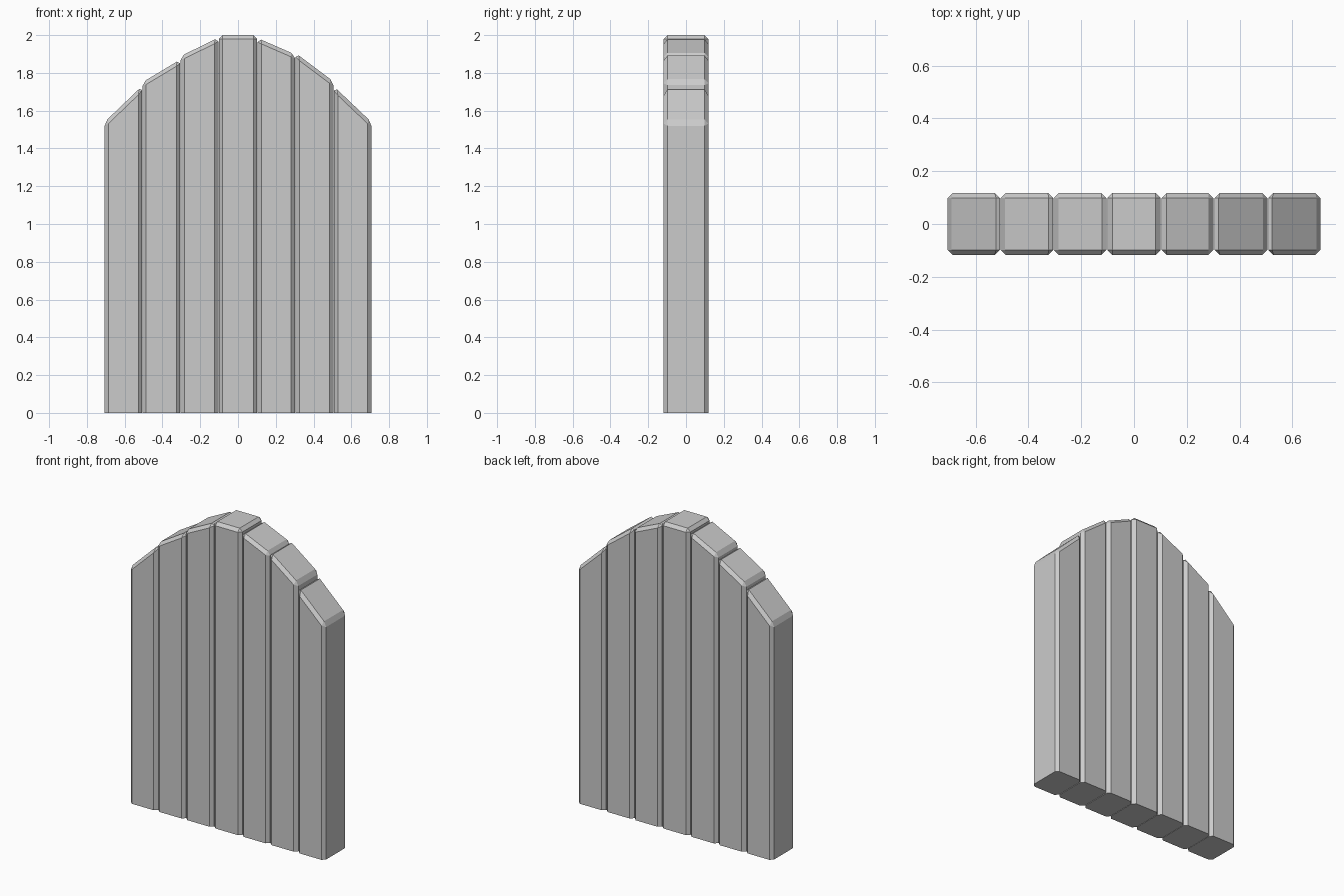
import bpy, bmesh

if "Cube" in bpy.data.objects:
    bpy.data.objects.remove(bpy.data.objects["Cube"])

HALF_DEPTH = 0.118
CHAMFER = 0.02

# Each plank: left x, right x, top height at left, top height at right
PLANKS = [
    (-0.706, -0.508, 1.54, 1.73),
    (-0.506, -0.306, 1.75, 1.87),
    (-0.304, -0.104, 1.888, 1.987),
    (-0.101, 0.101, 2.0, 2.0),
    (0.104, 0.301, 1.984, 1.898),
    (0.305, 0.505, 1.905, 1.755),
    (0.509, 0.706, 1.727, 1.54),
]


def make_plank(name, x0, x1, z0, z1):
    bm = bmesh.new()
    # Side profile extruded through the thickness
    profile = [(x0, 0), (x1, 0), (x1, z1), (x0, z0)]
    face = bm.faces.new([bm.verts.new((x, -HALF_DEPTH, z)) for x, z in profile])
    ext = bmesh.ops.extrude_face_region(bm, geom=[face])
    moved = [g for g in ext["geom"] if isinstance(g, bmesh.types.BMVert)]
    bmesh.ops.translate(bm, verts=moved, vec=(0, 2 * HALF_DEPTH, 0))
    bmesh.ops.recalc_face_normals(bm, faces=bm.faces[:])
    # Chamfer everything except the flat foot
    edges = [e for e in bm.edges if max(v.co.z for v in e.verts) > 0.01]
    bmesh.ops.bevel(bm, geom=edges, offset=CHAMFER, offset_type='OFFSET',
                    segments=1, profile=0.5, affect='EDGES')
    bmesh.ops.recalc_face_normals(bm, faces=bm.faces[:])
    mesh = bpy.data.meshes.new(name)
    bm.to_mesh(mesh)
    bm.free()
    obj = bpy.data.objects.new(name, mesh)
    bpy.context.collection.objects.link(obj)
    return obj


# Row of door planks forming a rough arch
for i, plank in enumerate(PLANKS, 1):
    make_plank(f"door_plank_{i}", *plank)
